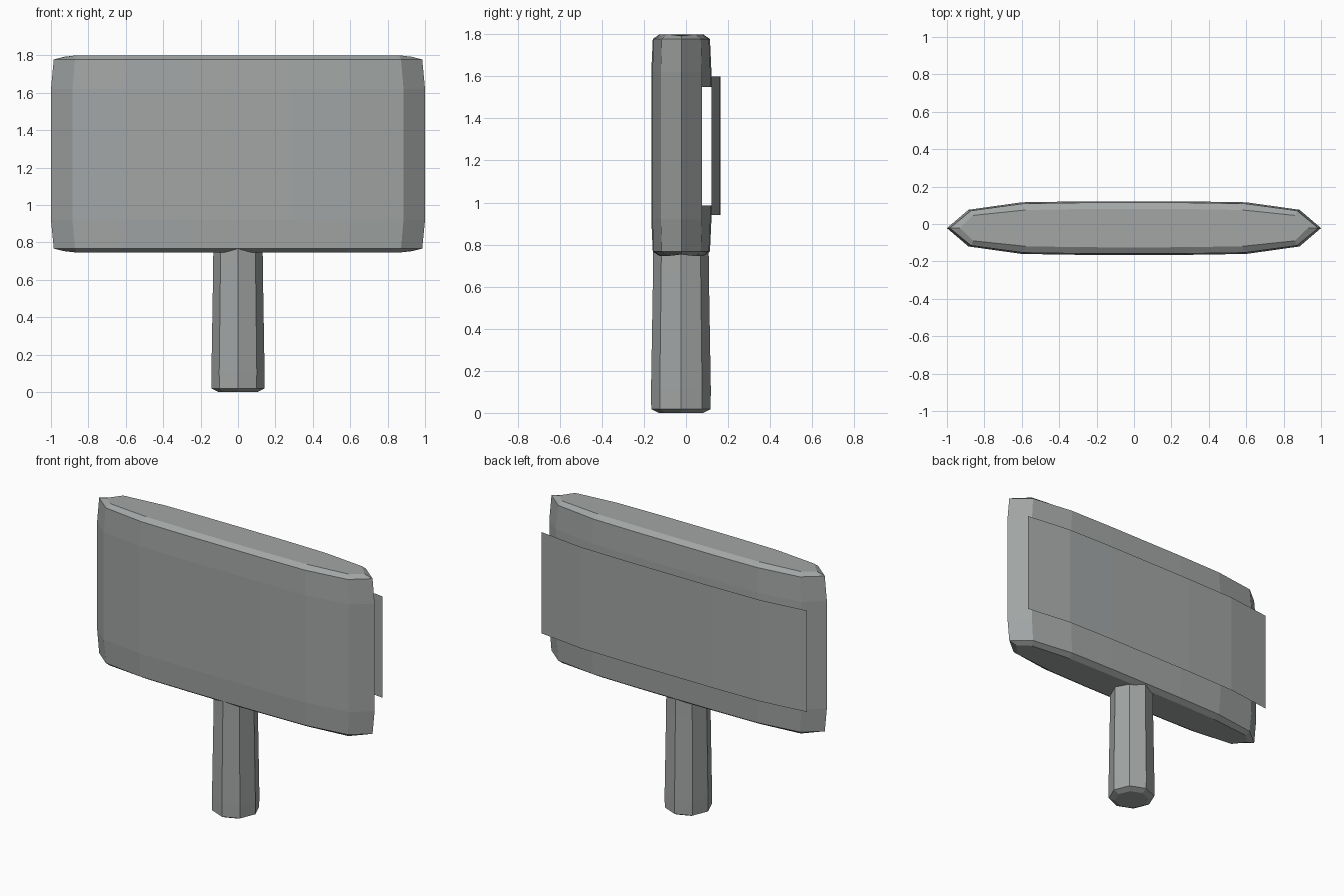
import bpy, bmesh, math

if "Cube" in bpy.data.objects:
    bpy.data.objects.remove(bpy.data.objects["Cube"])

mat = bpy.data.materials.new("weathered grey")
mat.diffuse_color = (0.36, 0.38, 0.375, 1)
mat.use_nodes = True
mat.node_tree.nodes["Principled BSDF"].inputs["Base Color"].default_value = mat.diffuse_color
CY = -0.022  # depth centre of board and post


def finish(name, bm, fix_normals=True):
    if fix_normals:
        bmesh.ops.recalc_face_normals(bm, faces=bm.faces)
    me = bpy.data.meshes.new(name)
    bm.to_mesh(me)
    bm.free()
    me.materials.append(mat)
    ob = bpy.data.objects.new(name, me)
    bpy.context.collection.objects.link(ob)
    return ob


def loft(rings, skip=lambda quad: False):
    """Join closed rings of points with quads and cap both ends."""
    bm = bmesh.new()
    vs = [[bm.verts.new(p) for p in ring] for ring in rings]
    n = len(vs[0])
    for a, b in zip(vs, vs[1:]):
        for i in range(n):
            j = (i + 1) % n
            quad = (a[i], a[j], b[j], b[i])
            if not skip(quad):
                bm.faces.new(quad)
    bm.faces.new(vs[0][::-1])
    bm.faces.new(vs[-1])
    return bm


def section(half):
    """Mirror a quarter profile (x, thickness) into a closed outline."""
    back = half + [(-x, y) for x, y in reversed(half[:-1])]
    front = [(x, -y) for x, y in reversed(back[1:-1])]
    return back + front


full = section([(1, 0), (0.885, 0.098), (0.6, 0.138), (0.28, 0.143), (0, 0.143)])
rim = section([(0.93, 0), (0.86, 0.068), (0.58, 0.097), (0.28, 0.102), (0, 0.103)])


def board_ring(z, sx=1, sy=1):
    return [(x * sx, CY + y * sy, z) for x, y in full]


def rim_ring(z, drop):
    # the pointed ends of the rim dip slightly towards the board
    return [(x, CY + y, z + (drop if abs(x) > 0.9 else 0)) for x, y in rim]


# Board: lens-shaped slab with bevelled rims, open behind the back panel
def behind_panel(quad):
    z = sum(v.co.z for v in quad) / 4
    return (0.985 < z < 1.55 and all(v.co.y > 0.05 for v in quad))


finish("board", loft([
    rim_ring(0.745, 0.008),
    board_ring(0.767, 0.985, 0.95),
    board_ring(0.92), board_ring(0.985), board_ring(1.55), board_ring(1.62),
    board_ring(1.778, 0.985, 0.95),
    rim_ring(1.8, -0.008)], behind_panel))

# Back panel: thin curved sheet floating behind the board
bm = bmesh.new()
half = [(0.955, 0.121), (0.65, 0.159), (0.31, 0.165)]
path = half + [(-x, y) for x, y in reversed(half)]
cols = [[bm.verts.new((x, y, z)) for z in (0.94, 1.60)] for x, y in path]
for a, b in zip(cols, cols[1:]):
    bm.faces.new((a[0], b[0], b[1], a[1]))
finish("back_panel", bm, False)


# Post: tapered octagon with a bevelled foot
def oct_ring(r, z):
    return [(r * math.cos(i * math.pi / 4), CY - 0.002 + r * math.sin(i * math.pi / 4), z)
            for i in range(8)]


finish("post", loft([oct_ring(0.105, 0), oct_ring(0.141, 0.018), oct_ring(0.142, 0.11),
                     oct_ring(0.133, 0.65), oct_ring(0.132, 0.765)]))
